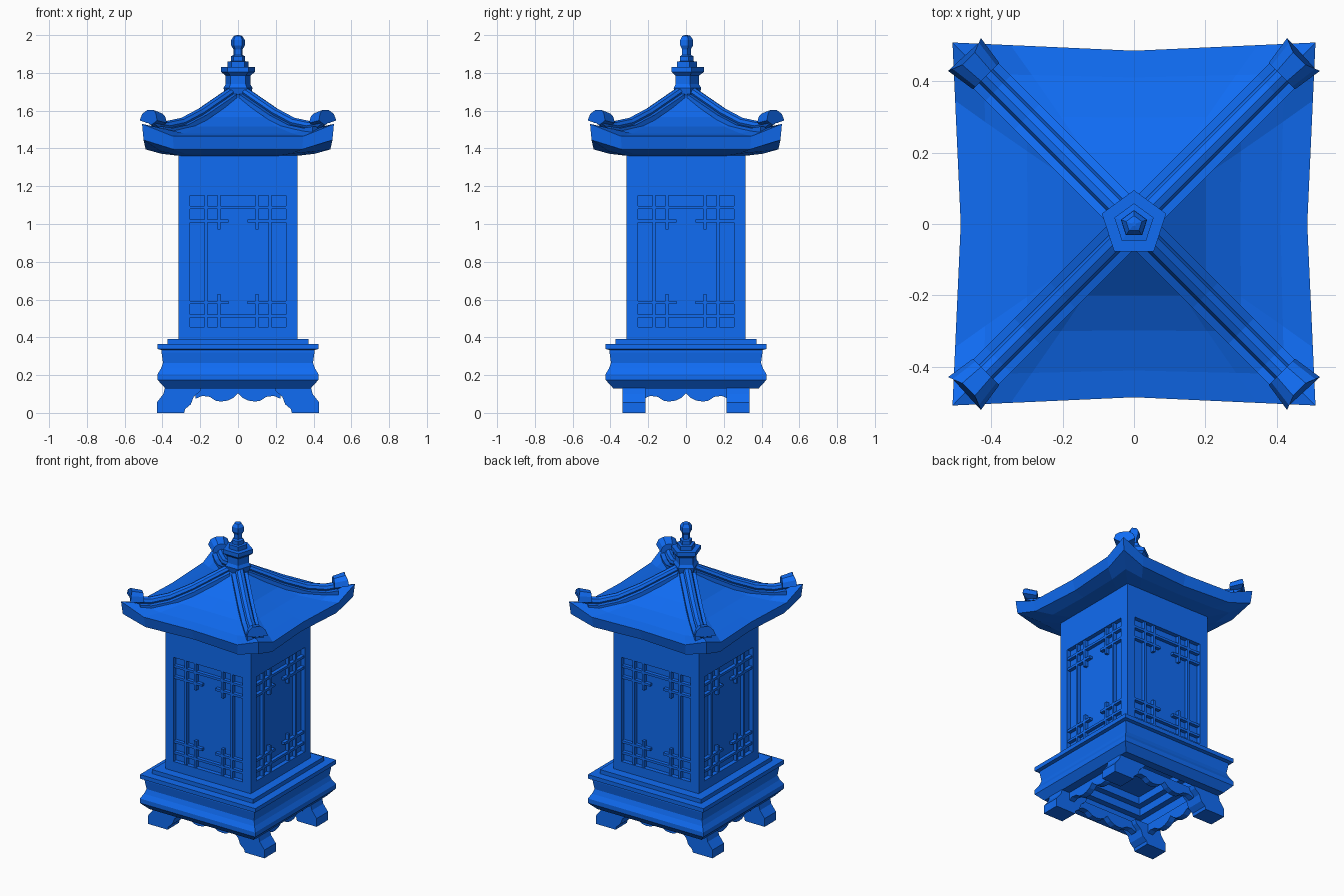
import bpy, bmesh
from math import sin, cos, pi, sqrt
from mathutils import Matrix, Vector

if "Cube" in bpy.data.objects:
    bpy.data.objects.remove(bpy.data.objects["Cube"])

mat = bpy.data.materials.new("blue_glaze")
mat.diffuse_color = (0.005, 0.15, 0.9, 1)
mat.use_nodes = True
mat.node_tree.nodes["Principled BSDF"].inputs["Base Color"].default_value = mat.diffuse_color


def make(name, verts, faces):
    me = bpy.data.meshes.new(name)
    me.from_pydata([tuple(v) for v in verts], [], faces)
    bm = bmesh.new()
    bm.from_mesh(me)
    bmesh.ops.remove_doubles(bm, verts=bm.verts, dist=0.0002)
    bmesh.ops.recalc_face_normals(bm, faces=bm.faces)
    bm.to_mesh(me)
    bm.free()
    ob = bpy.data.objects.new(name, me)
    bpy.context.collection.objects.link(ob)
    me.materials.append(mat)
    return ob


def loft(name, rings):
    """Skin equal-sized rings of points and cap both ends."""
    n = len(rings[0])
    verts = [p for r in rings for p in r]
    faces = [(k * n + i, k * n + (i + 1) % n, (k + 1) * n + (i + 1) % n, (k + 1) * n + i)
             for k in range(len(rings) - 1) for i in range(n)]
    faces += [tuple(range(n)), tuple(range(len(verts) - n, len(verts)))]
    return make(name, verts, faces)


def square(h, z):
    return [(-h, -h, z), (h, -h, z), (h, h, z), (-h, h, z)]


def quarter(q, p):
    return Matrix.Rotation(q * pi / 2, 3, 'Z') @ Vector(p)


# Feet: scrolled profile in x-z, extruded along y
foot = [(.43, 0), (.285, 0), (.28, .02), (.25, .045), (.235, .085), (.2, .115), (.19, .14),
        (.385, .14), (.395, .10), (.43, .055)]
for sx in (-1, 1):
    for sy in (-1, 1):
        loft("foot", [[(sx * x, sy * y, z) for x, z in foot] for y in (.215, .335)])

# Wavy aprons between the feet
wave = [(0, .105), (.025, .08), (.055, .065), (.09, .06), (.12, .065), (.15, .085), (.19, .09), (.225, .075)]
outline = [(-x, z) for x, z in wave[:0:-1]] + wave + [(.225, .14), (-.225, .14)]
for q in range(4):
    d = .29 if q % 2 == 0 else .33
    loft("apron", [[quarter(q, (x, y, z)) for x, z in outline] for y in (-d, -d + .04)])

# Moulded base, with a stepped hollow underneath
base = [(.25, .33), (.25, .28), (.29, .28), (.29, .23), (.33, .23), (.33, .13),
        (.385, .13), (.426, .175), (.426, .205), (.408, .235), (.397, .265), (.405, .32),
        (.405, .333), (.426, .338), (.426, .365), (.373, .365), (.373, .392), (.3, .392)]
loft("base", [square(h, z) for h, z in base])

# Body: four walls, each with a recessed panel
H, D, P, Z0, Z1, B, T = .315, .287, .255, .455, 1.15, .385, 1.37
verts, faces = [], []
for q in range(4):
    o = len(verts)
    for w, d, lo, hi in ((H, H, B, T), (P, H, Z0, Z1), (P, D, Z0, Z1)):
        verts += [quarter(q, (x, -d, z)) for x, z in ((-w, lo), (w, lo), (w, hi), (-w, hi))]
    for k in (0, 4):
        faces += [(o + k + i, o + k + (i + 1) % 4, o + k + 4 + (i + 1) % 4, o + k + 4 + i) for i in range(4)]
    faces.append((o + 8, o + 9, o + 10, o + 11))
o = len(verts)
verts += square(H, B) + square(H, T)
faces += [(o, o + 1, o + 2, o + 3), (o + 4, o + 5, o + 6, o + 7)]
make("body", verts, faces)

# Lattice bars: (x0, x1, z0, z1) on each wall
t = .008
bars = []
for s in (-1, 1):
    bars.append((s * .17 - t, s * .17 + t, Z0, Z1))
    bars += [(s * .1 - t, s * .1 + t, .97, Z1), (s * .1 - t, s * .1 + t, Z0, .63)]
    for z in (1.015, .585):
        a, b = sorted((s * P, s * .05))
        bars.append((a, b, z - t, z + t))
for z in (1.088, .512):
    bars.append((-P, P, z - t, z + t))
for q in range(4):
    for a, b, lo, hi in bars:
        loft("lattice_bar", [[quarter(q, p) for p in ((a, y, lo), (b, y, lo), (b, y, hi), (a, y, hi))]
                             for y in (-.31, -D + .005)])


# Roof: corner half-width, middle half-width, corner z, middle z
def roof_ring(hc, hm, zc, zm):
    ring = []
    for q in range(4):
        for s in (-1, -.68, 0, .68):
            h = hm + (hc - hm) * abs(s)
            f = max(0, (abs(s) - .68) / .32)
            ring.append(quarter(q, (s * hc, -h, zm + (zc - zm) * f)))
    return ring


loft("roof", [roof_ring(*r) for r in (
    (.305, .305, 1.36, 1.36), (.41, .40, 1.385, 1.372), (.50, .465, 1.445, 1.395),
    (.508, .485, 1.53, 1.465), (.42, .41, 1.505, 1.48), (.30, .298, 1.53, 1.515),
    (.20, .20, 1.58, 1.567), (.05, .05, 1.69, 1.69))])

# Hip ridges (round tile on a flat strip) with flared arch ends
path = [(.04, 1.70), (.20, 1.59), (.30, 1.537), (.38, 1.52), (.43, 1.528), (.46, 1.55)]
arch = [(-.065, 0), (-.052, .035), (-.025, .055), (.025, .055), (.052, .035), (.065, 0), (.03, -.012), (-.03, -.012)]
tile = [(.027 * cos(i * pi / 4), .025 * sin(i * pi / 4)) for i in range(8)]
strip = [(-.05, -.04), (.05, -.04), (.05, -.012), (-.05, -.012)]
for q in range(4):
    R = Matrix.Rotation(pi / 4 + q * pi / 2, 3, 'Z')
    loft("ridge_tile", [[R @ Vector((x * sqrt(2), w, z + h)) for w, h in tile] for x, z in path])
    loft("ridge_strip", [[R @ Vector((x * sqrt(2), w, z + h)) for w, h in strip] for x, z in path[:-1]])
    loft("ridge_end", [
        [R @ Vector((.585, w * .8, 1.535 + h * .9)) for w, h in arch],
        [R @ Vector((.645 + .4 * abs(w), w, 1.548 + h)) for w, h in arch]])

# Five-sided finial
profile = [(.06, 1.66), (.077, 1.72), (.065, 1.74), (.065, 1.785), (.09, 1.805), (.09, 1.832),
           (.055, 1.832), (.055, 1.86), (.037, 1.862), (.037, 1.888), (.024, 1.895), (.024, 1.925),
           (.036, 1.945), (.036, 1.975), (.022, 1.996), (.006, 2.0)]
loft("finial", [[(r / .951 * cos(pi / 2 + i * 2 * pi / 5), r / .951 * sin(pi / 2 + i * 2 * pi / 5), z)
                 for i in range(5)] for r, z in profile])
